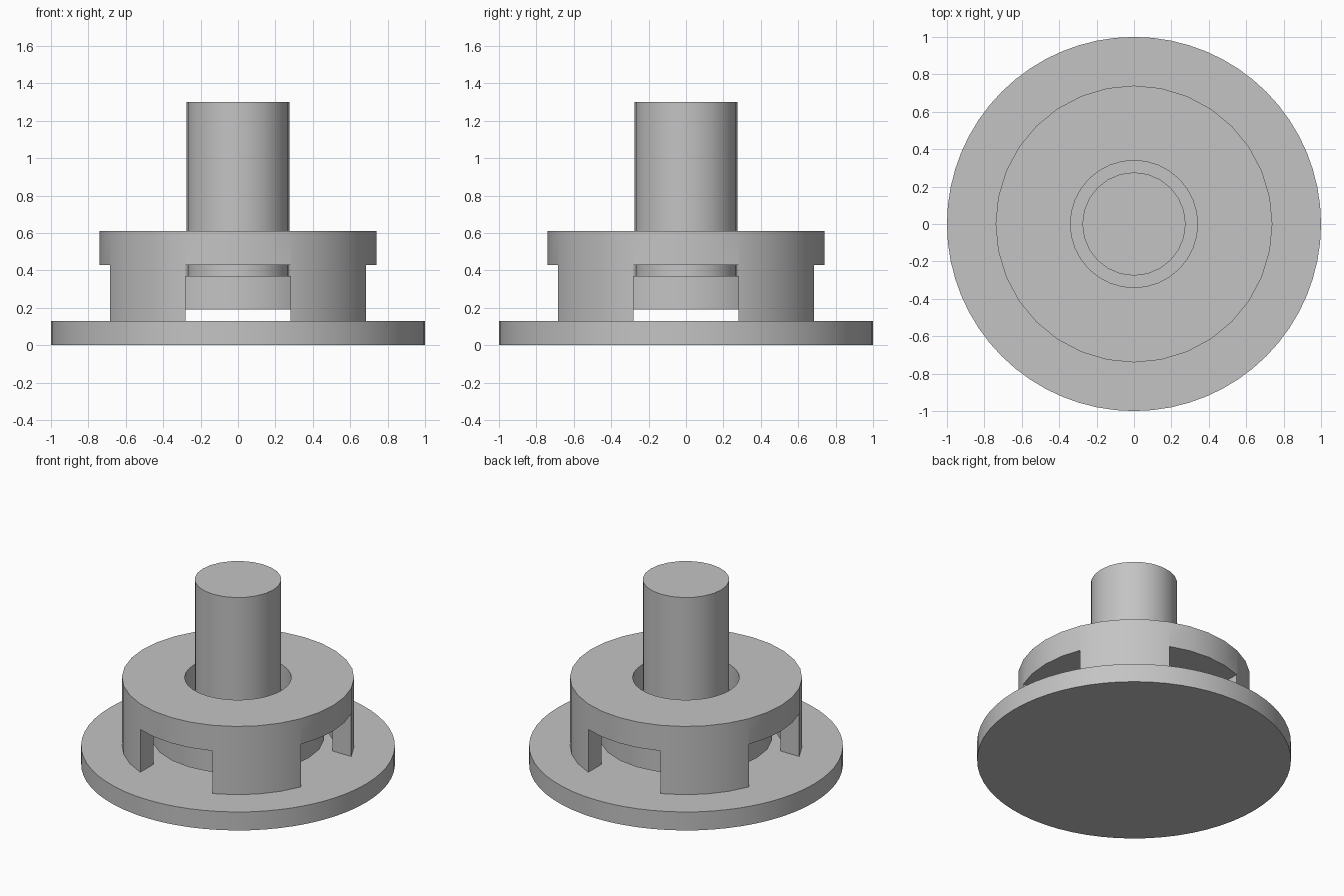
import bpy, bmesh, math

if "Cube" in bpy.data.objects:
    bpy.data.objects.remove(bpy.data.objects["Cube"])

grey = bpy.data.materials.new("plain grey")
grey.diffuse_color = (0.55, 0.55, 0.55, 1)
grey.use_nodes = True
grey.node_tree.nodes["Principled BSDF"].inputs["Base Color"].default_value = grey.diffuse_color


def finish(obj):
    bpy.ops.object.select_all(action='DESELECT')
    obj.select_set(True)
    bpy.context.view_layer.objects.active = obj
    bpy.ops.object.shade_smooth_by_angle(angle=math.radians(35))


def lathe(name, profile, sides, closed=False):
    """Revolve (radius, z) points about z; open profiles are capped flat."""
    bm = bmesh.new()
    rings = [[bm.verts.new((r * math.cos(2 * math.pi * i / sides),
                            r * math.sin(2 * math.pi * i / sides), z))
              for i in range(sides)] for r, z in profile]
    pairs = list(zip(rings, rings[1:]))
    if closed:
        pairs.append((rings[-1], rings[0]))
    else:
        bm.faces.new(rings[0][::-1])
        bm.faces.new(rings[-1])
    for a, b in pairs:
        for i in range(sides):
            j = (i + 1) % sides
            bm.faces.new((a[i], a[j], b[j], b[i]))
    bmesh.ops.recalc_face_normals(bm, faces=bm.faces)
    mesh = bpy.data.meshes.new(name)
    bm.to_mesh(mesh)
    bm.free()
    obj = bpy.data.objects.new(name, mesh)
    bpy.context.collection.objects.link(obj)
    mesh.materials.append(grey)
    return obj


# Wide base disc
finish(lathe("base_disc", [(1, 0), (1, 0.13)], 64))

# Hollow housing with a round hole in its top
housing = lathe("housing", [(0.34, 0.61), (0.74, 0.61), (0.74, 0.13),
                            (0.61, 0.13), (0.61, 0.43), (0.34, 0.43)], 32, closed=True)

# Four side windows, cut by two crossing slots
for size in ((0.56, 2, 0.4), (2, 0.56, 0.4)):
    bpy.ops.mesh.primitive_cube_add(size=1, location=(0, 0, 0.23))
    cutter = bpy.context.object
    cutter.name = "slot_cutter"
    cutter.scale = size
    cutter.hide_render = True
    bpy.context.view_layer.update()
    bpy.context.view_layer.objects.active = housing
    mod = housing.modifiers.new("slot", 'BOOLEAN')
    mod.operation = 'DIFFERENCE'
    mod.solver = 'EXACT'
    mod.object = cutter
    bpy.ops.object.modifier_apply(modifier=mod.name)
    bpy.data.objects.remove(cutter)
finish(housing)

# Plunger: retained flange and tall shaft
finish(lathe("plunger_flange_and_shaft", [(0.55, 0.19), (0.55, 0.37),
                                          (0.276, 0.37), (0.276, 1.3)], 12 * 2))
